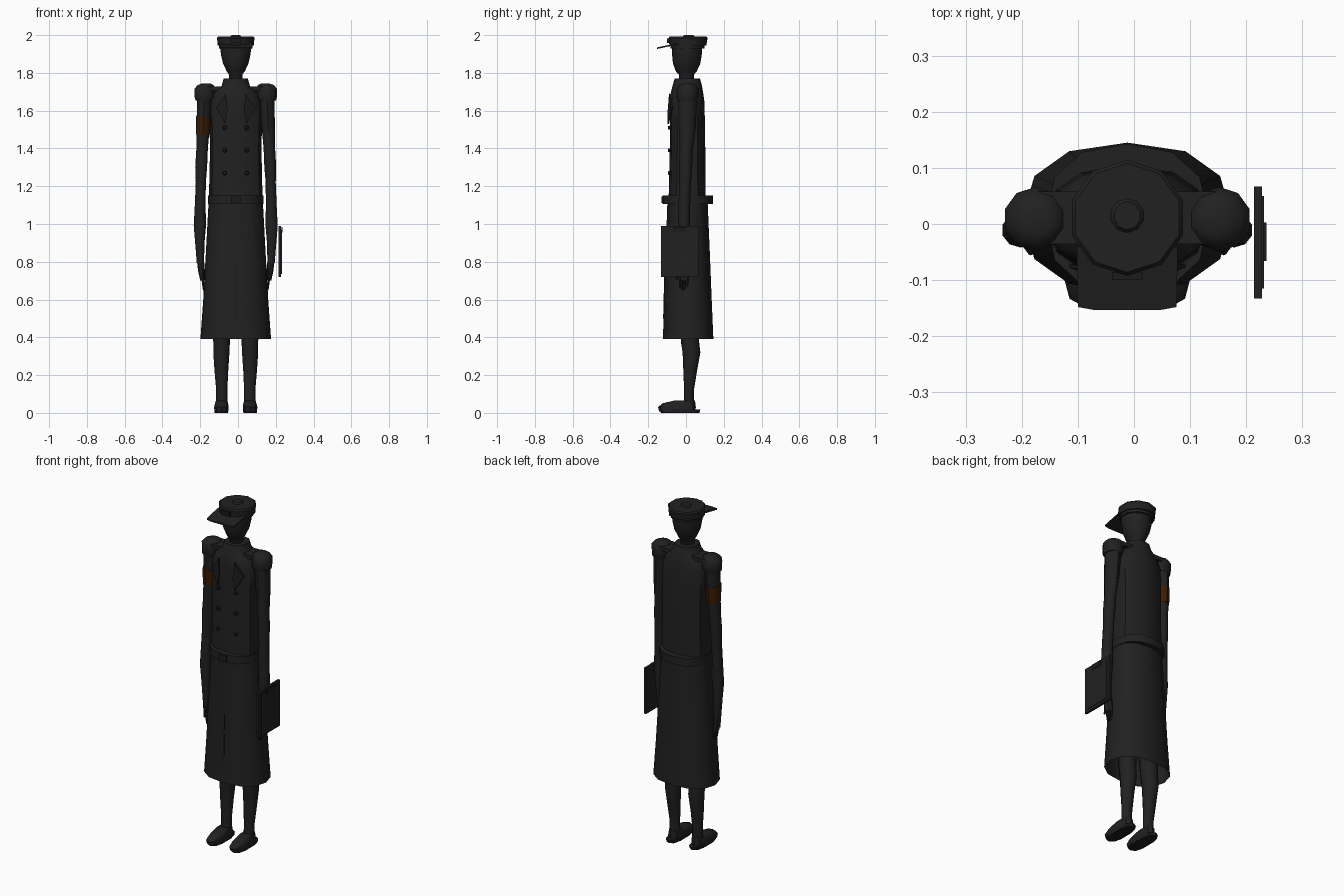
import bpy, bmesh, math
from mathutils import Vector, Matrix

if "Cube" in bpy.data.objects:
    bpy.data.objects.remove(bpy.data.objects["Cube"])

CX = -0.012  # body axis, offset because of the folder on one side


def material(name, *rgb):
    m = bpy.data.materials.new(name)
    m.use_nodes = True
    m.diffuse_color = (*rgb, 1)
    m.node_tree.nodes["Principled BSDF"].inputs["Base Color"].default_value = (*rgb, 1)
    return m


CLOTH = material("black cloth", 0.015, 0.015, 0.015)
DARK = material("dark trim", 0.011, 0.011, 0.011)
BAND = material("dark orange", 0.045, 0.012, 0.001)


def finish(name, bm, mat, angle=40):
    bmesh.ops.recalc_face_normals(bm, faces=bm.faces)
    me = bpy.data.meshes.new(name)
    bm.to_mesh(me)
    bm.free()
    me.materials.append(mat)
    ob = bpy.data.objects.new(name, me)
    bpy.context.collection.objects.link(ob)
    if angle:
        bpy.ops.object.select_all(action='DESELECT')
        ob.select_set(True)
        bpy.context.view_layer.objects.active = ob
        bpy.ops.object.shade_smooth_by_angle(angle=math.radians(angle))
    return ob


def loft(name, rings, mat=CLOTH, sides=12, power=1.0, caps=(True, True), angle=40):
    """Rings of (z, x, y_front, y_back, half_width), joined in order."""
    bm = bmesh.new()
    loops = []
    for z, x, y0, y1, w in rings:
        loop = []
        for i in range(sides):
            a = 2 * math.pi * i / sides + math.pi / 2
            c, s = math.cos(a), math.sin(a)
            px = math.copysign(abs(c) ** power, c) * w
            py = math.copysign(abs(s) ** power, s) * (y1 - y0) / 2
            loop.append(bm.verts.new((x + px, (y0 + y1) / 2 + py, z)))
        loops.append(loop)
    for a, b in zip(loops, loops[1:]):
        for i in range(sides):
            j = (i + 1) % sides
            bm.faces.new((a[i], a[j], b[j], b[i]))
    if caps[0]:
        bm.faces.new(loops[0])
    if caps[1]:
        bm.faces.new(loops[-1])
    return finish(name, bm, mat, angle)


def box(name, lo, hi, mat=CLOTH):
    lo, hi = Vector(lo), Vector(hi)
    bm = bmesh.new()
    bmesh.ops.create_cube(bm, size=1, matrix=Matrix.Translation((lo + hi) / 2)
                          @ Matrix.Diagonal((*(hi - lo), 1)))
    return finish(name, bm, mat, 0)


def plate(name, points, offset, mat):
    """Flat polygon thickened along offset."""
    bm = bmesh.new()
    face = bm.faces.new([bm.verts.new(p) for p in points])
    new = bmesh.ops.extrude_face_region(bm, geom=[face])["geom"]
    bmesh.ops.translate(bm, vec=offset, verts=[v for v in new if isinstance(v, bmesh.types.BMVert)])
    return finish(name, bm, mat, 0)


def stud(name, pos, r, depth, mat):
    bm = bmesh.new()
    bmesh.ops.create_cone(bm, cap_ends=True, segments=8, radius1=r, radius2=r * 0.7, depth=depth,
                          matrix=Matrix.Translation(pos) @ Matrix.Rotation(math.pi / 2, 4, 'X'))
    return finish(name, bm, mat)


# Coat: open skirt, belt and torso with a standing collar
loft("coat_skirt", [(0.39, CX, -.122, .145, .187), (0.6, CX, -.116, .136, .172),
                    (0.85, CX, -.108, .126, .158), (1.13, CX, -.098, .114, .143)],
     power=0.85, caps=(False, True))
loft("belt", [(1.105, CX, -.124, .143, .146), (1.15, CX, -.124, .143, .146)], power=0.85)
loft("coat_torso", [(1.13, CX, -.092, .104, .142), (1.4, CX, -.086, .102, .136),
                    (1.55, CX, -.086, .1, .14), (1.65, CX, -.085, .097, .136),
                    (1.7, CX, -.079, .09, .115), (1.73, CX, -.072, .085, .075),
                    (1.77, CX, -.06, .074, .064)], power=0.8)
box("belt_buckle", (CX - .025, -.129, 1.11), (CX + .025, -.12, 1.146), DARK)
plate("skirt_slit", [(CX - .004, -.114, .79), (CX + .004, -.114, .79),
                     (CX + .004, -.121, .5), (CX - .004, -.121, .5)], (0, .008, 0), DARK)

# Head and neck
loft("head", [(1.75, CX, -.035, .04, .036), (1.79, CX, -.038, .042, .036),
              (1.81, CX, -.055, .058, .05), (1.85, CX, -.069, .076, .069),
              (1.9, CX, -.074, .084, .081), (1.94, CX, -.075, .085, .083)], sides=14)

# Cap with band, crown, button, badge and sloping visor
loft("cap_band", [(1.93, CX, -.082, .098, .092), (1.955, CX, -.084, .1, .094)], sides=10)
loft("cap_crown", [(1.945, CX, -.088, .108, .101), (1.985, CX, -.092, .114, .104),
                   (1.993, CX, -.086, .108, .097)], sides=10)
loft("cap_button", [(1.99, CX, -.018, .048, .033), (2.0, CX, -.01, .04, .024)], sides=10)
box("cap_badge", (CX - .027, -.1, 1.958), (CX + .027, -.086, 1.982), DARK)
plate("cap_visor", [(CX - .09, -.04, 1.95), (CX - .088, -.148, 1.928), (CX - .06, -.153, 1.927),
                    (CX + .06, -.153, 1.927), (CX + .088, -.148, 1.928), (CX + .09, -.04, 1.95)],
      (0, 0, .008), CLOTH)

# Paired parts, mirrored about the body axis
for side, s in (("left", 1), ("right", -1)):
    def X(d):
        return CX + s * d

    loft(side + "_shoulder", [(1.655, X(.166), -.045, .06, .05), (1.67, X(.164), -.049, .065, .056),
                              (1.715, X(.164), -.049, .066, .057), (1.735, X(.16), -.037, .054, .045),
                              (1.745, X(.155), -.02, .036, .022)], sides=10)
    lo, hi = sorted((X(.06), X(.16)))
    box(side + "_shoulder_strap", (lo, -.036, 1.705), (hi, .058, 1.728))
    loft(side + "_arm", [(.79, X(.187), -.032, .012, .02), (.9, X(.19), -.036, .016, .026),
                         (.99, X(.19), -.042, .02, .034), (1.1, X(.188), -.04, .022, .03),
                         (1.22, X(.185), -.036, .027, .028), (1.3, X(.183), -.037, .032, .033),
                         (1.4, X(.178), -.033, .037, .032), (1.52, X(.172), -.038, .052, .037),
                         (1.68, X(.165), -.042, .06, .042)], sides=10)
    loft(side + "_hand", [(.7, X(.176), -.036, .014, .012), (.75, X(.181), -.04, .016, .018),
                          (.81, X(.187), -.03, .01, .019)], sides=8)
    for i in range(4):
        y = -.035 + i * .0125
        tip = (.658, .648, .652, .668)[i]
        loft(side + "_finger", [(tip, X(.17), y + .002, y + .008, .004),
                                (.71, X(.176), y, y + .011, .007)], sides=6)
    loft(side + "_thumb", [(.705, X(.172), -.056, -.046, .005),
                           (.76, X(.178), -.046, -.028, .008)], sides=6)

    # Lapel and two-column buttons
    plate(side + "_lapel", [(X(.052), -.083, 1.69), (X(.104), -.07, 1.615), (X(.055), -.09, 1.53),
                            (X(.044), -.09, 1.6)], (0, -.007, 0), DARK)
    for z in (1.51, 1.39, 1.27):
        stud(side + "_button", (X(.058), -.088, z), .012, .016, DARK)

    # Legs and shoes
    loft(side + "_leg", [(.05, X(.074), -.012, .042, .031), (.12, X(.074), -.01, .042, .031),
                         (.22, X(.076), -.014, .058, .038), (.32, X(.076), -.018, .076, .045),
                         (.37, X(.075), -.026, .07, .046), (.6, X(.072), -.045, .07, .058),
                         (.85, X(.068), -.05, .07, .065)], sides=10)
    loft(side + "_shoe", [(.008, X(.076), -.142, .05, .038), (.03, X(.076), -.148, .052, .04),
                          (.05, X(.075), -.125, .05, .036), (.066, X(.075), -.06, .047, .031)],
         sides=10, power=0.75)
    loft(side + "_sole", [(0, X(.076), -.132, .07, .037), (.018, X(.076), -.142, .076, .039)],
         DARK, sides=10, power=0.75)

# Armband around the right upper arm
loft("armband", [(1.475, CX - .174, -.039, .05, .038), (1.57, CX - .1705, -.043, .057, .042)],
     BAND, sides=10)

# Clip folder carried on the left
box("folder_board", (.214, -.133, .72), (.228, .067, .99))
box("folder_sheet", (.227, -.115, .735), (.232, .05, .97))
box("folder_clip", (.23, -.066, .955), (.236, .003, .985), DARK)
